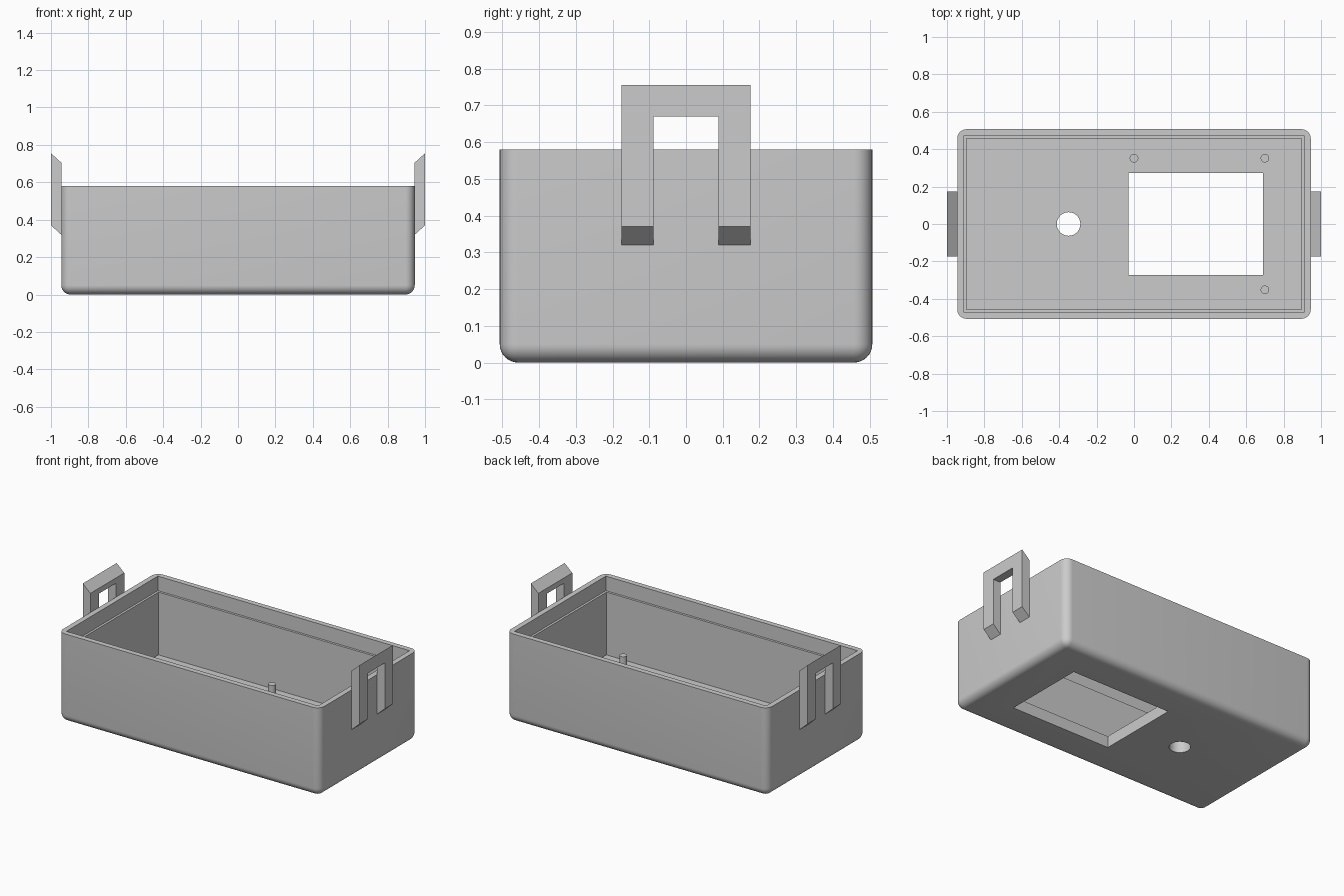
import bpy
import bmesh
import math
from mathutils import Matrix, Vector

if "Cube" in bpy.data.objects:
    bpy.data.objects.remove(bpy.data.objects["Cube"], do_unlink=True)

# Main dimensions
HALF_X, HALF_Y, HEIGHT = 0.945, 0.507, 0.58
FILLET = 0.05
LIP, WALL, FLOOR, LEDGE_Z = 0.035, 0.05, 0.075, 0.485

grey = bpy.data.materials.new("light_grey_plastic")
grey.use_nodes = True
colour = (0.6, 0.6, 0.6, 1)
grey.diffuse_color = colour
grey.node_tree.nodes["Principled BSDF"].inputs["Base Color"].default_value = colour


def finish(name, bm):
    """Turn a bmesh into a named grey object."""
    bmesh.ops.recalc_face_normals(bm, faces=bm.faces)
    mesh = bpy.data.meshes.new(name)
    bm.to_mesh(mesh)
    bm.free()
    mesh.materials.append(grey)
    obj = bpy.data.objects.new(name, mesh)
    bpy.context.collection.objects.link(obj)
    return obj


def box_bmesh(low, high):
    low, high = Vector(low), Vector(high)
    bm = bmesh.new()
    place = Matrix.Translation((low + high) / 2) @ Matrix.Diagonal((high - low).to_4d())
    bmesh.ops.create_cube(bm, size=1, matrix=place)
    return bm


def cylinder(name, x, y, radius, bottom, top):
    bm = bmesh.new()
    bmesh.ops.create_cone(bm, cap_ends=True, segments=48, radius1=radius,
                          radius2=radius, depth=top - bottom,
                          matrix=Matrix.Translation((x, y, (bottom + top) / 2)))
    return finish(name, bm)


def smooth(obj):
    bpy.ops.object.select_all(action="DESELECT")
    obj.select_set(True)
    bpy.context.view_layer.objects.active = obj
    bpy.ops.object.shade_smooth_by_angle(angle=math.radians(30))


def cut(target, cutter):
    """Subtract the cutter, then discard it."""
    cutter.hide_render = True
    mod = target.modifiers.new("cut", "BOOLEAN")
    mod.operation, mod.solver, mod.object = "DIFFERENCE", "EXACT", cutter
    bpy.context.view_layer.objects.active = target
    bpy.ops.object.modifier_apply(modifier=mod.name)
    bpy.data.objects.remove(cutter, do_unlink=True)


# Case body, rounded everywhere except the open top rim
bm = box_bmesh((-HALF_X, -HALF_Y, 0), (HALF_X, HALF_Y, HEIGHT))
rounded = [e for e in bm.edges if min(v.co.z for v in e.verts) < 0.01]
bmesh.ops.bevel(bm, geom=rounded, offset=FILLET, segments=8, profile=0.5,
                affect="EDGES")
case = finish("case_body", bm)

# Cavity, wider lip recess, display window and round cable hole
for name, inset, bottom in (("cavity", WALL, FLOOR), ("lip_recess", LIP, LEDGE_Z)):
    x, y = HALF_X - inset, HALF_Y - inset
    cut(case, finish(name, box_bmesh((-x, -y, bottom), (x, y, HEIGHT + 0.1))))
cut(case, finish("window", box_bmesh((-0.03, -0.274, -0.1), (0.69, 0.274, 0.2))))
cut(case, cylinder("cable_hole", -0.35, 0, 0.063, -0.1, 0.2))
smooth(case)

# Mounting pins on the floor
for name, x, y in (("pin_back_middle", 0, 0.352), ("pin_back_left", 0.7, 0.352),
                   ("pin_front_left", 0.7, -0.352)):
    smooth(cylinder(name, x, y, 0.023, FLOOR - 0.01, 0.165))


def clip(name, side):
    """Arch-shaped clip with sloped top and feet, lofted between two outlines."""
    bm = bmesh.new()
    loops = []
    for x, rise in ((HALF_X, 0), (1.0, 0.05)):
        foot, top, notch = 0.32 + rise, 0.705 + rise, 0.67
        half = [(0.175, top), (0.175, foot), (0.088, foot), (0.088, notch)]
        outline = half + [(-y, z) for y, z in reversed(half)]
        loops.append([bm.verts.new((side * x, y, z)) for y, z in outline])
    for loop in loops:
        bm.faces.new(loop)
    inner, outer = loops
    for i in range(len(inner)):
        j = (i + 1) % len(inner)
        bm.faces.new((inner[i], inner[j], outer[j], outer[i]))
    return finish(name, bm)


clip("left_clip", 1)
clip("right_clip", -1)
